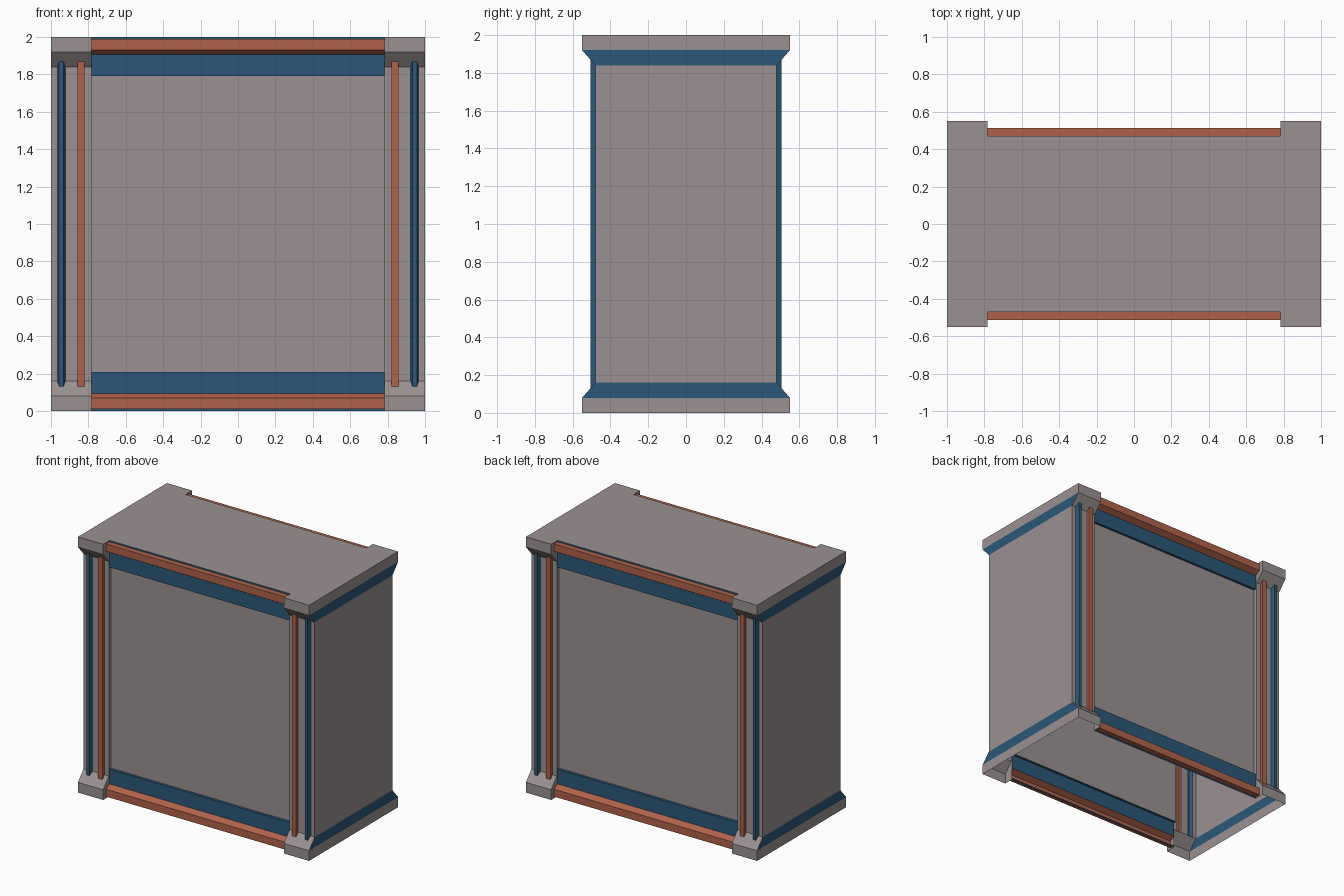
import bpy

if "Cube" in bpy.data.objects:
    bpy.data.objects.remove(bpy.data.objects["Cube"])

def material(name, rgb):
    m = bpy.data.materials.new(name)
    m.diffuse_color = (*rgb, 1)
    m.use_nodes = True
    m.node_tree.nodes["Principled BSDF"].inputs["Base Color"].default_value = m.diffuse_color
    return m

MATS = [material("warm_grey", (0.33, 0.285, 0.285)),
        material("rust_red", (0.43, 0.122, 0.068)),
        material("deep_blue", (0.025, 0.098, 0.185))]
GREY, RED, BLUE = range(3)

# key sizes; heights are measured from the mid-height of the container (z = 1)
XI, XO = 0.782, 1.0                   # inner and outer edge of a corner post
Y_CAP, Y_POST, Y_RAIL, Y_PANEL = -0.55, -0.48, -0.47, -0.45
Z_CAP, Z_POST = 0.92, 0.84


def make(name, faces, mirror_z=True):
    """faces: list of (points, colour); one octant, mirrored to the rest."""
    verts, polys = [], []
    for pts, _ in faces:
        polys.append(range(len(verts), len(verts) + len(pts)))
        verts += pts
    me = bpy.data.meshes.new(name)
    me.from_pydata(verts, [], [list(p) for p in polys])
    for m in MATS:
        me.materials.append(m)
    for poly, (_, c) in zip(me.polygons, faces):
        poly.material_index = c
    ob = bpy.data.objects.new(name, me)
    ob.location.z = 1
    bpy.context.collection.objects.link(ob)
    mod = ob.modifiers.new("mirror", 'MIRROR')
    mod.use_axis = (True, True, mirror_z)
    mod.merge_threshold = 0.0005
    return ob


def sweep_x(profile, x0, x1):
    """Open (y, z, colour of next segment) profile swept along x."""
    return [([(x0, a[0], a[1]), (x0, b[0], b[1]), (x1, b[0], b[1]), (x1, a[0], a[1])], a[2])
            for a, b in zip(profile, profile[1:])]


def under_cap(y):
    """Height at which the sloped underside of the corner cap is met."""
    return Z_CAP - (y - Y_CAP) * (Z_CAP - Z_POST) / (Y_POST - Y_CAP)


# corner posts with a square red rib and a bevelled blue rib
ribs = [(XI, Y_POST, GREY), (0.82, Y_POST, RED), (0.82, -0.505, RED),
        (0.857, -0.505, RED), (0.857, Y_POST, GREY), (0.923, Y_POST, BLUE),
        (0.932, -0.505, BLUE), (0.957, -0.505, BLUE), (0.966, Y_POST, GREY),
        (XO, Y_POST, GREY)]
make("corner_posts",
     [([(a[0], a[1], 0), (b[0], b[1], 0), (b[0], b[1], under_cap(b[1])),
        (a[0], a[1], under_cap(a[1]))], a[2]) for a, b in zip(ribs, ribs[1:])])

# corner caps with sloped inner edge, plus the inward side of post and cap
cap = sweep_x([(Y_CAP, 1, GREY), (Y_CAP, Z_CAP, GREY), (Y_POST, Z_POST, GREY)], XI, XO)
side = [(Y_PANEL, 0), (Y_POST, 0), (Y_POST, Z_POST), (Y_CAP, Z_CAP),
        (Y_CAP, 1), (Y_RAIL, 1), (Y_RAIL, 0.79), (Y_PANEL, 0.79)]
cap.append(([(XI, y, z) for y, z in side], GREY))
make("corner_caps", cap)

# long wall: blue rail, red beam and recessed grey panel
make("long_walls", sweep_x(
    [(Y_RAIL, 1, BLUE), (Y_RAIL, 0.988, RED), (-0.513, 0.988, RED), (-0.513, 0.93, RED),
     (Y_RAIL, 0.905, BLUE), (Y_RAIL, 0.79, BLUE), (Y_PANEL, 0.79, GREY),
     (Y_PANEL, 0, GREY)], 0, XI))

# flat end wall: grey panel, blue trapezoid band, grey rim
levels = [(Y_POST, 0, GREY), (Y_POST, Z_POST, BLUE), (Y_CAP, Z_CAP, GREY), (Y_CAP, 1, GREY)]
make("end_walls",
     [([(XO, a[0], a[1]), (XO, 0, a[1]), (XO, 0, b[1]), (XO, b[0], b[1])], a[2])
      for a, b in zip(levels, levels[1:])])

# roof with notched long edges (the underside is open)
make("roof", [([(0, Y_RAIL, 1), (XI, Y_RAIL, 1), (XI, 0, 1), (0, 0, 1)], GREY),
              ([(XI, Y_CAP, 1), (XO, Y_CAP, 1), (XO, 0, 1), (XI, 0, 1)], GREY)],
     mirror_z=False)
